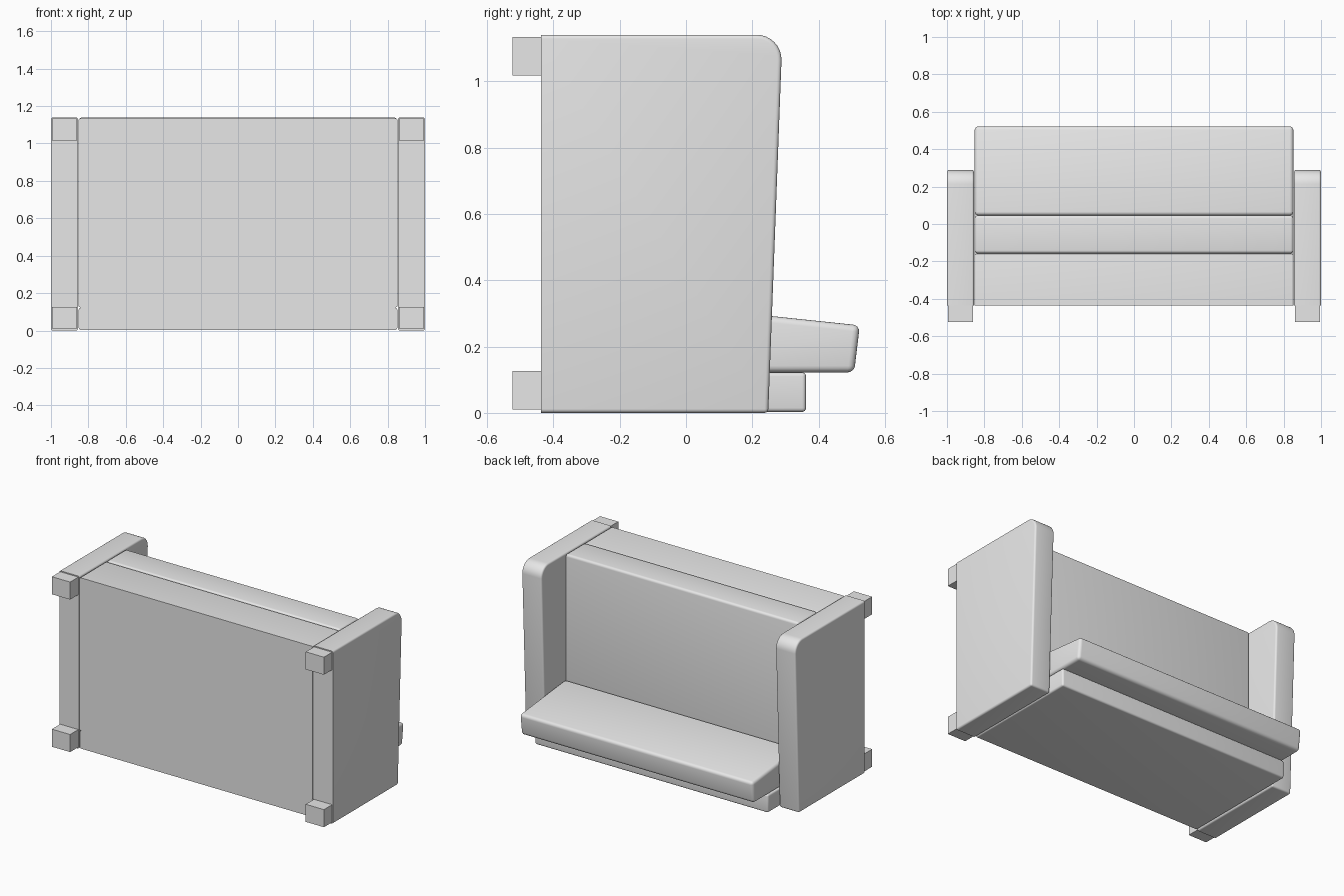
import bpy, bmesh, math
from mathutils import Vector

cube = bpy.data.objects.get("Cube")
if cube:
    bpy.data.objects.remove(cube, do_unlink=True)

grey = bpy.data.materials.new("plain grey")
grey.use_nodes = True
grey.diffuse_color = (0.8, 0.8, 0.8, 1)
grey.node_tree.nodes["Principled BSDF"].inputs["Base Color"].default_value = (0.8, 0.8, 0.8, 1)

UNDER = -0.437   # flat underside of the sofa, which lies on its back
INNER = 0.852    # half width between the arms


def prism(name, profile, x0, x1, bevel=0.0, flat_y=None):
    """Extrude a (y, z) profile along x and round its edges, except those on flat_y."""
    bm = bmesh.new()
    face = bm.faces.new([bm.verts.new((x0, y, z)) for y, z in profile])
    ext = bmesh.ops.extrude_face_region(bm, geom=[face])
    moved = [v for v in ext["geom"] if isinstance(v, bmesh.types.BMVert)]
    bmesh.ops.translate(bm, verts=moved, vec=Vector((x1 - x0, 0, 0)))
    bmesh.ops.recalc_face_normals(bm, faces=bm.faces)
    if bevel:
        edges = [e for e in bm.edges
                 if e.calc_face_angle(0) > math.radians(30)
                 and not (flat_y is not None
                          and all(abs(v.co.y - flat_y) < 0.001 for v in e.verts))]
        bmesh.ops.bevel(bm, geom=edges, offset=bevel, segments=4, profile=0.5,
                        affect='EDGES', clamp_overlap=True)
        bmesh.ops.recalc_face_normals(bm, faces=bm.faces)
    mesh = bpy.data.meshes.new(name)
    bm.to_mesh(mesh)
    bm.free()
    mesh.materials.append(grey)
    obj = bpy.data.objects.new(name, mesh)
    bpy.context.collection.objects.link(obj)
    bpy.ops.object.select_all(action='DESELECT')
    obj.select_set(True)
    bpy.context.view_layer.objects.active = obj
    if bevel:
        bpy.ops.object.shade_smooth_by_angle(angle=math.radians(35))
    return obj


def box(y0, y1, z0, z1):
    return [(y0, z0), (y1, z0), (y1, z1), (y0, z1)]


# Arm profile: sloping top with a large rounded front corner
R = 0.075
arc = [(0.213 + R * math.cos(a), 1.14 - R + R * math.sin(a))
       for a in (math.radians(90 * i / 8) for i in range(9))]
arm_profile = [(UNDER, 0), (0.248, 0)] + arc + [(UNDER, 1.14)]

for side, s in (("left", 1), ("right", -1)):
    prism(f"{side}_arm", arm_profile, s * 0.855, s * 1.0, 0.012, UNDER)
    # Square feet under both ends of the arm
    for end, z in (("back", 0.01), ("front", 1.017)):
        prism(f"{side}_{end}_foot", box(-0.523, UNDER, z, z + 0.116), s * 0.861, s * 0.994)

# Body between the arms
prism("back_frame", box(UNDER + 0.004, 0.362, 0.003, 0.122), -INNER, INNER, 0.012, UNDER + 0.004)
prism("seat_base", box(UNDER, -0.159, 0.124, 1.133), -INNER, INNER, 0.008, UNDER)

# Cushions
prism("seat_cushion", box(-0.157, 0.046, 0.122, 1.138), -INNER, INNER, 0.016)
prism("back_cushion", [(0.046, 0.122), (0.507, 0.122), (0.524, 0.264), (0.046, 0.314)],
      -INNER, INNER, 0.02)
